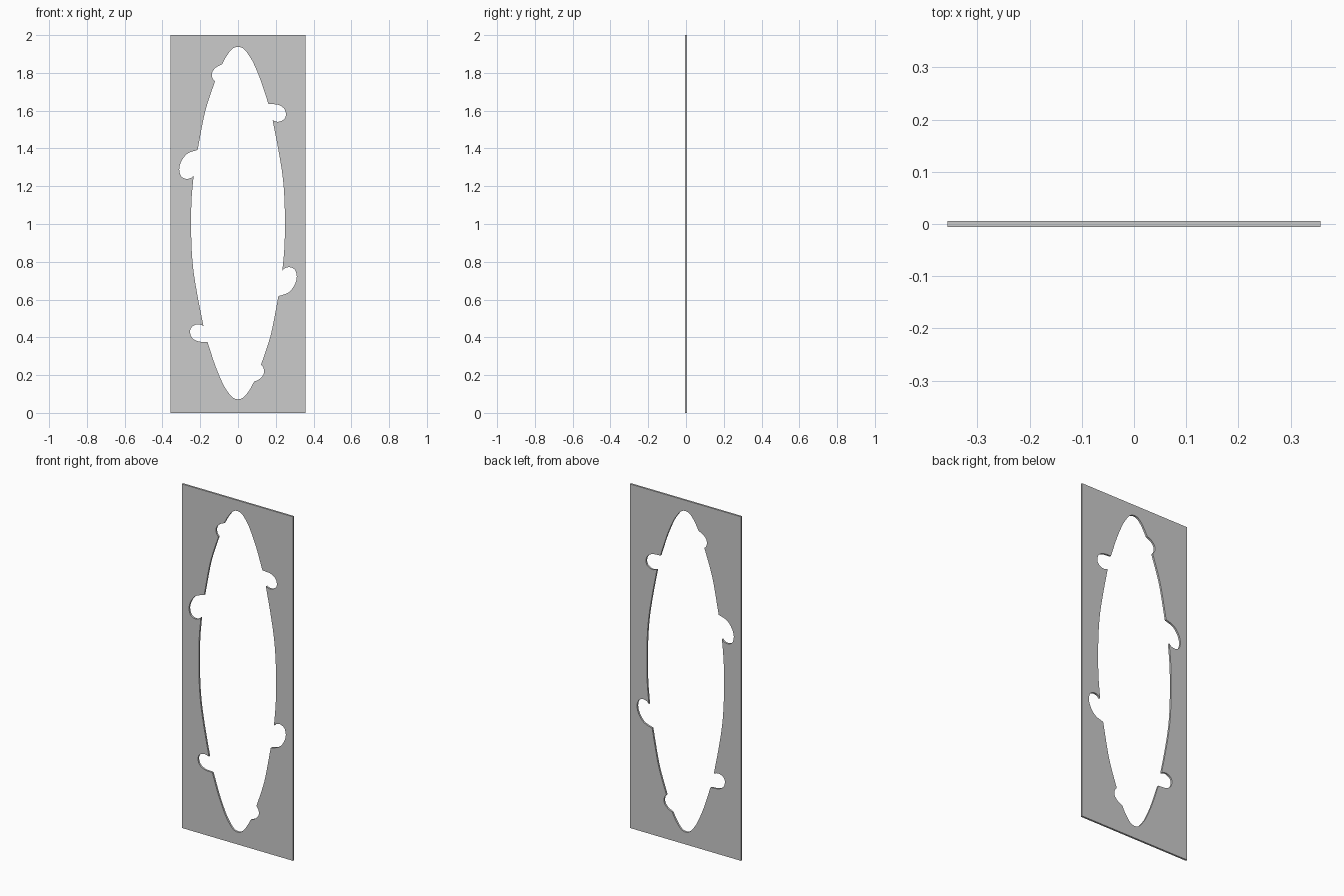
import bpy
from mathutils import Vector

if "Cube" in bpy.data.objects:
    bpy.data.objects.remove(bpy.data.objects["Cube"])

WIDTH, HEIGHT, THICK = 0.714, 2.0, 0.011
CZ = 1.005  # centre of the half-turn symmetry of the opening

# Half of the opening outline (x, z): smooth runs that meet at sharp corners
RUNS = [
    # lower small lobe
    [(0.085, 0.165), (0.112, 0.178), (0.133, 0.2), (0.138, 0.22), (0.134, 0.24), (0.122, 0.255)],
    # lower right side of the long oval
    [(0.122, 0.255), (0.161, 0.37), (0.183, 0.455), (0.214, 0.618)],
    # large lobe
    [(0.214, 0.618), (0.265, 0.636), (0.296, 0.671), (0.311, 0.716),
     (0.302, 0.756), (0.275, 0.771), (0.249, 0.766), (0.235, 0.753)],
    # middle right side
    [(0.235, 0.753), (0.246, 0.88), (0.248, 1.005), (0.246, 1.13),
     (0.236, 1.255), (0.214, 1.392), (0.183, 1.549)],
    # medium lobe
    [(0.183, 1.549), (0.213, 1.541), (0.243, 1.554), (0.254, 1.58),
     (0.243, 1.612), (0.212, 1.631), (0.161, 1.636)],
    # upper right side, over the tip
    [(0.161, 1.636), (0.122, 1.755), (0.085, 1.845), (0.06, 1.89), (0.03, 1.927),
     (0.0, 1.938), (-0.03, 1.927), (-0.06, 1.89), (-0.085, 1.845)],
]


def smooth_run(pts, steps=6):
    """Catmull-Rom samples through the points, last point left out."""
    p = [Vector(q) for q in pts]
    p = [2 * p[0] - p[1]] + p + [2 * p[-1] - p[-2]]
    out = []
    for a, b, c, d in zip(p, p[1:], p[2:], p[3:]):
        for i in range(steps):
            t = i / steps
            out.append(0.5 * (2 * b + (c - a) * t + (2 * a - 5 * b + 4 * c - d) * t * t
                              + (3 * b - a - 3 * c + d) * t ** 3))
    return out


half = [q for run in RUNS for q in smooth_run(run)]
opening = half + [Vector((-q.x, 2 * CZ - q.y)) for q in half]
w = WIDTH / 2
border = [(-w, 0), (w, 0), (w, HEIGHT), (-w, HEIGHT)]

# Flat panel with the lobed opening cut through
curve = bpy.data.curves.new("panel", "CURVE")
curve.dimensions = "2D"
curve.fill_mode = "BOTH"
curve.extrude = THICK / 2
for loop in (border, opening):
    s = curve.splines.new("POLY")
    s.points.add(len(loop) - 1)
    for pt, q in zip(s.points, loop):
        pt.co = (q[0], q[1], 0, 1)
    s.use_cyclic_u = True
    s.use_smooth = False
panel = bpy.data.objects.new("panel", curve)
bpy.context.collection.objects.link(panel)
panel.rotation_euler = (1.5707963, 0, 0)
bpy.context.view_layer.objects.active = panel
panel.select_set(True)
bpy.ops.object.convert(target="MESH")
bpy.ops.object.transform_apply(location=False, rotation=True, scale=False)
bpy.ops.object.shade_smooth_by_angle(angle=0.5)
